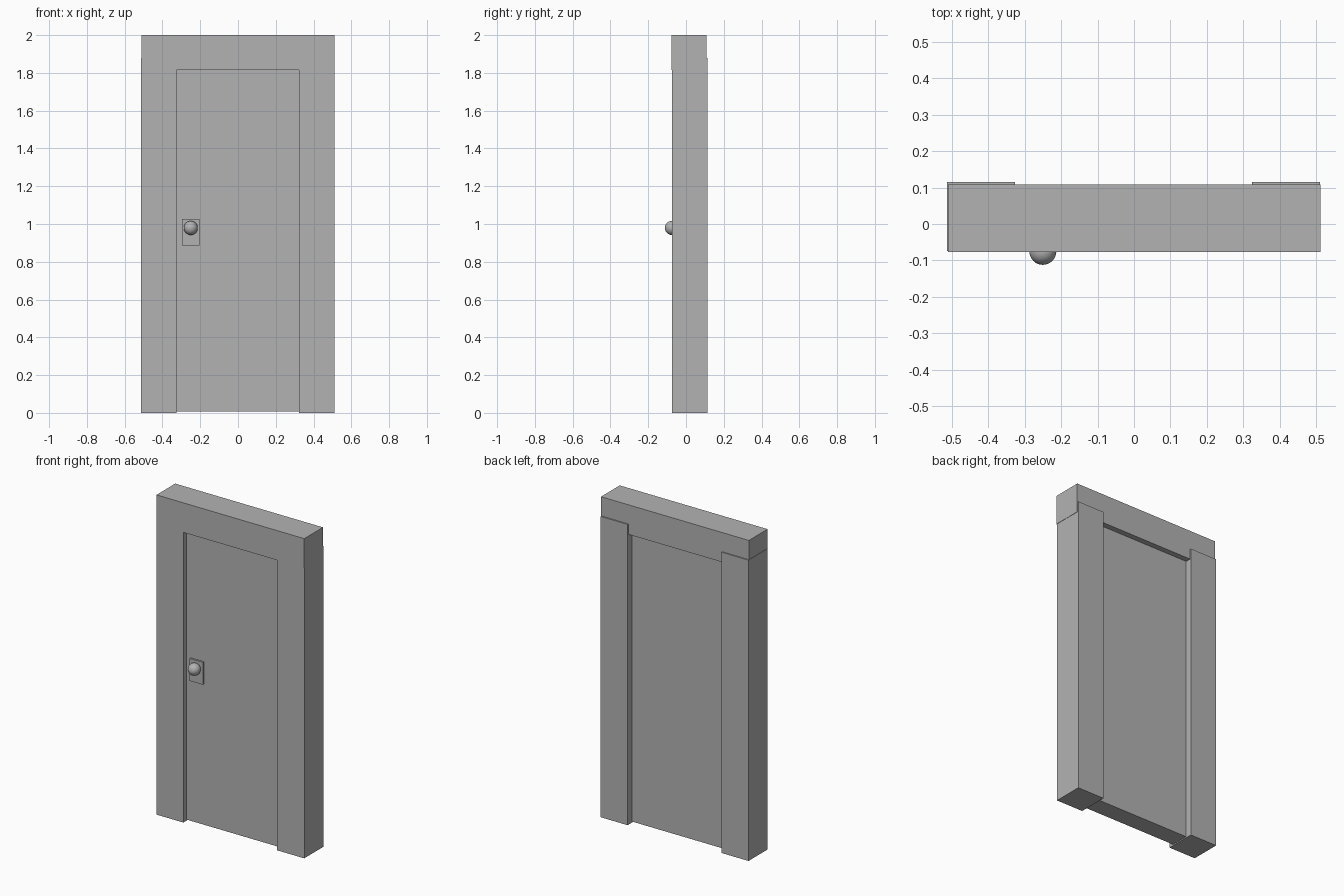
import bpy

if "Cube" in bpy.data.objects:
    bpy.data.objects.remove(bpy.data.objects["Cube"])


def box(name, lo, hi):
    size = [b - a for a, b in zip(lo, hi)]
    mid = [(a + b) / 2 for a, b in zip(lo, hi)]
    bpy.ops.mesh.primitive_cube_add(size=1, location=mid)
    ob = bpy.context.object
    ob.name = name
    ob.scale = size
    bpy.ops.object.transform_apply(location=False, rotation=False, scale=True)
    return ob


# Side posts, nudged slightly to the left of the header
for side, x in (("left", -0.513), ("right", 0.323)):
    box(side + "_post", (x, -0.074, 0), (x + 0.187, 0.115, 1.88))

# Header beam wrapping the post tops
box("header", (-0.51, -0.077, 1.815), (0.512, 0.108, 2.0))

# Door panel, recessed in the frame and just clear of the floor
box("door_panel", (-0.34, -0.043, 0.007), (0.34, 0.073, 1.83))

# Lock plate
box("lock_plate", (-0.297, -0.054, 0.886), (-0.205, -0.04, 1.026))

# Round knob
bpy.ops.mesh.primitive_uv_sphere_add(segments=32, ring_count=16, radius=0.037,
                                     location=(-0.25, -0.075, 0.979))
bpy.context.object.name = "door_knob"
bpy.ops.object.shade_smooth()

# Darker grey finish shared by all parts
grey = bpy.data.materials.new("dark_grey")
grey.diffuse_color = (0.45, 0.45, 0.45, 1)
grey.use_nodes = True
grey.node_tree.nodes["Principled BSDF"].inputs["Base Color"].default_value = grey.diffuse_color
for ob in bpy.data.objects:
    ob.data.materials.append(grey)
